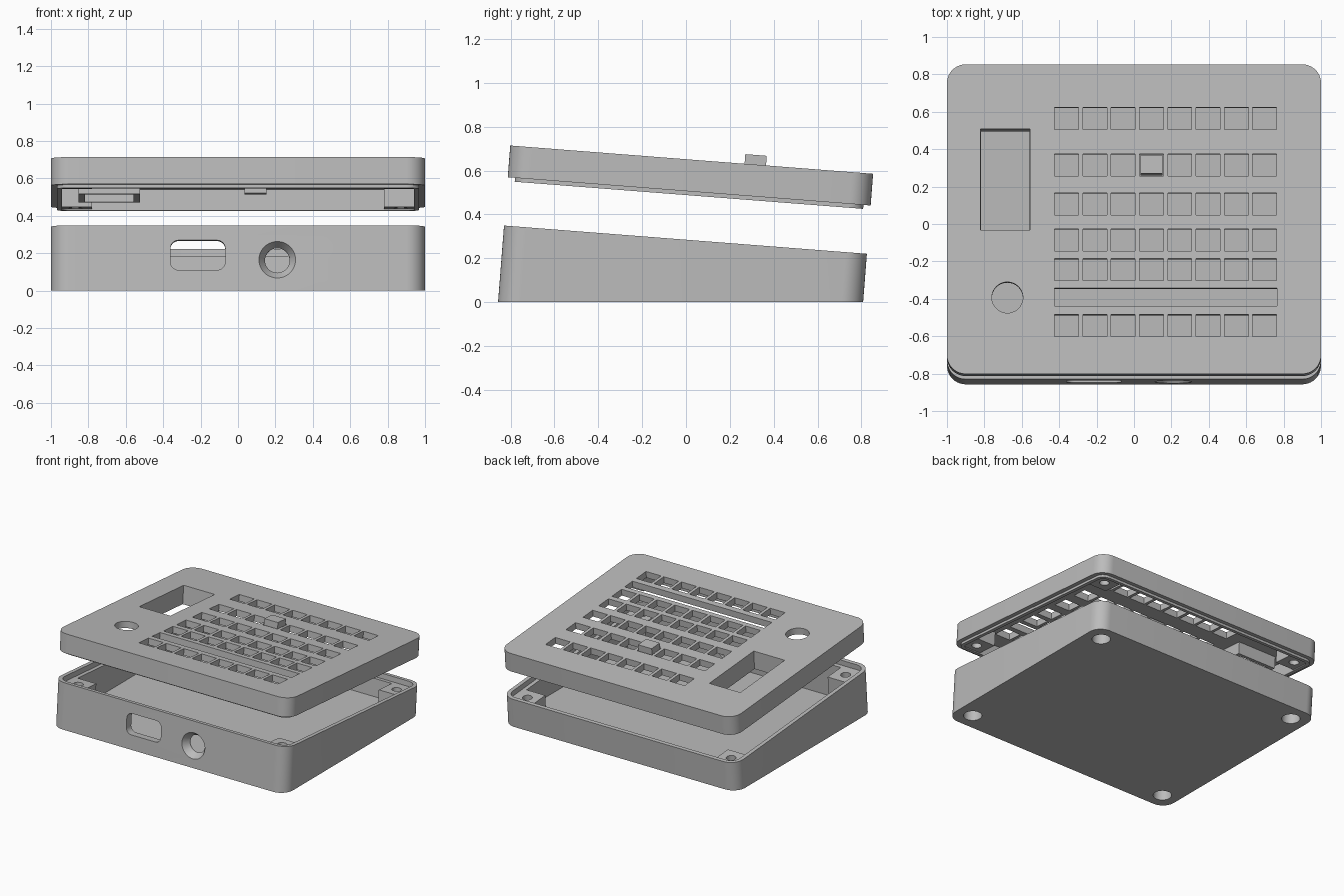
import bpy, bmesh, math
from mathutils import Matrix, Vector

if "Cube" in bpy.data.objects:
    bpy.data.objects.remove(bpy.data.objects["Cube"])

# Shared tilted frame: local z = 0 is the rim of the base
TILT = math.radians(4.45)
FRAME = Matrix.Translation((0, -0.0025, 0.285)) @ Matrix.Rotation(-TILT, 4, 'X')
FLAT = Matrix.Identity(4)
HX, HY, R = 1.0, 0.83, 0.1
WALL, LEDGE, BOSS = 0.06, 0.04, 0.16
LID_LOW, LID_TOP = 0.221, 0.366
HOLE_X, HOLE_Y = 0.87, 0.70

grey = bpy.data.materials.new("plain grey")
grey.use_nodes = True
grey.diffuse_color = (0.5, 0.5, 0.5, 1)
grey.node_tree.nodes["Principled BSDF"].inputs["Base Color"].default_value = (0.5, 0.5, 0.5, 1)


def rounded(hx, hy, r, steps=10):
    """Outline of a rounded rectangle."""
    pts = []
    for k, (sx, sy) in enumerate([(1, 1), (-1, 1), (-1, -1), (1, -1)]):
        for i in range(steps + 1):
            a = math.pi / 2 * (k + i / steps)
            pts.append((sx * (hx - r) + r * math.cos(a), sy * (hy - r) + r * math.sin(a)))
    return pts


def rect(hx, hy):
    return [(hx, hy), (-hx, hy), (-hx, -hy), (hx, -hy)]


def circle(r, n=40):
    return [(r * math.cos(2 * math.pi * i / n), r * math.sin(2 * math.pi * i / n)) for i in range(n)]


def prism(name, outline, z0, z1, spots=((0, 0),), matrix=FRAME, top_scale=1.0):
    """Extrude an outline between two heights, once per spot."""
    bm = bmesh.new()
    for cx, cy in spots:
        low = [bm.verts.new((cx + x, cy + y, z0)) for x, y in outline]
        high = [bm.verts.new((cx + x * top_scale, cy + y * top_scale, z1)) for x, y in outline]
        bm.faces.new(low[::-1])
        bm.faces.new(high)
        for i in range(len(low)):
            j = (i + 1) % len(low)
            bm.faces.new((low[i], low[j], high[j], high[i]))
    mesh = bpy.data.meshes.new(name)
    bm.to_mesh(mesh)
    bm.free()
    mesh.materials.append(grey)
    obj = bpy.data.objects.new(name, mesh)
    obj.matrix_world = matrix
    bpy.context.scene.collection.objects.link(obj)
    return obj


def combine(target, tool, operation='DIFFERENCE'):
    """Apply a boolean and drop the tool."""
    mod = target.modifiers.new("cut", 'BOOLEAN')
    mod.object, mod.operation, mod.solver = tool, operation, 'EXACT'
    bpy.context.view_layer.update()
    graph = bpy.context.evaluated_depsgraph_get()
    mesh = bpy.data.meshes.new_from_object(target.evaluated_get(graph))
    target.modifiers.clear()
    target.data = mesh
    bpy.data.objects.remove(tool)


def corners(x, y):
    return [(sx * x, sy * y) for sx in (1, -1) for sy in (1, -1)]


def ground_block(z):
    return prism("ground_block", rect(2, 2), -1, z, matrix=FLAT)


def boss_blocks(z0, z1):
    x, y = HX - WALL, HY - WALL
    return prism("boss_blocks", rect(BOSS, BOSS), z0, z1, corners(x, y))


# Base: tilted shell cut level at the ground
base = prism("base_shell", rounded(HX, HY, R), -0.6, 0)
combine(base, ground_block(0))
combine(base, prism("lip_recess", rounded(HX - 0.03, HY - 0.03, R - 0.03), -LEDGE, 0.1))
cavity = prism("base_cavity", rounded(HX - WALL, HY - WALL, R - WALL), -0.6, 0.05)
combine(cavity, ground_block(0.05))
combine(cavity, boss_blocks(-0.8, -LEDGE))
combine(base, cavity)

# Screw holes through the corner bosses, counterbored from below
combine(base, prism("screw_holes", circle(0.035), -0.6, 0.1, corners(HOLE_X, HOLE_Y)))
for cx, cy in corners(HOLE_X, HOLE_Y):
    depth = -0.13 if cy > 0 else -0.2
    combine(base, prism("screw_head", circle(0.065), -0.6, depth, [(cx, cy)]))

# Front ports: rounded slot and countersunk round hole
def port(x, z):
    return Matrix.Translation((x, -0.84, z)) @ Matrix.Rotation(math.pi / 2 - TILT, 4, 'X')


combine(base, prism("slot_port", rounded(0.147, 0.08, 0.045), -0.2, 0.2, matrix=port(-0.215, 0.19)))
combine(base, prism("round_port", circle(0.066), -0.2, 0.2, matrix=port(0.21, 0.165)))
combine(base, prism("round_port_flare", circle(0.062), -0.05, 0.03,
                    matrix=port(0.21, 0.165), top_scale=1.85))

# Lid: shell with a stepped lip underneath
lid = prism("lid_shell", rounded(HX, HY, R), LID_LOW, LID_TOP)
lip = prism("lid_lip", rounded(HX - 0.033, HY - 0.033, R - 0.033), LID_LOW - 0.018, LID_LOW + 0.03)
combine(lid, lip, 'UNION')
cavity = prism("lid_cavity", rounded(HX - WALL, HY - WALL, R - WALL), 0.1, LID_TOP - 0.05)
combine(cavity, boss_blocks(LID_LOW - 0.01, 0.5))

# Display window with a hanging frame
WIN = [(-0.688, 0.213)]
combine(cavity, prism("window_frame", rect(0.165, 0.295), LID_LOW + 0.005, 0.5, WIN))
combine(lid, cavity)
combine(lid, prism("window", rect(0.128, 0.263), 0.1, 0.5, WIN, top_scale=1.05))

# Round control hole and blind screw holes
combine(lid, prism("dial_hole", circle(0.083), 0.1, 0.5, [(-0.677, -0.42)]))
combine(lid, prism("pilot_holes", circle(0.035), 0.1, LID_TOP - 0.05, corners(HOLE_X, HOLE_Y)))

# Grid of key openings plus one long slot
columns = [-0.361 + 0.1514 * i for i in range(8)]
rows = [0.54, 0.291, 0.082, -0.111, -0.271, -0.571]
spots = [(x, y) for x in columns for y in rows]
combine(lid, prism("key_openings", rect(0.064, 0.059), 0.1, 0.5, spots))
combine(lid, prism("long_slot", rect(0.595, 0.048), 0.1, 0.5, [(0.169, -0.418)]))

# Single key standing in its opening
key = prism("key_cap", rect(0.058, 0.049), 0.256, LID_TOP + 0.044, [(columns[3], rows[1])])

# Smooth round corners, sharp edges
bpy.ops.object.select_all(action='DESELECT')
for obj in (base, lid, key):
    obj.select_set(True)
bpy.context.view_layer.objects.active = base
bpy.ops.object.shade_smooth_by_angle(angle=math.radians(30))
